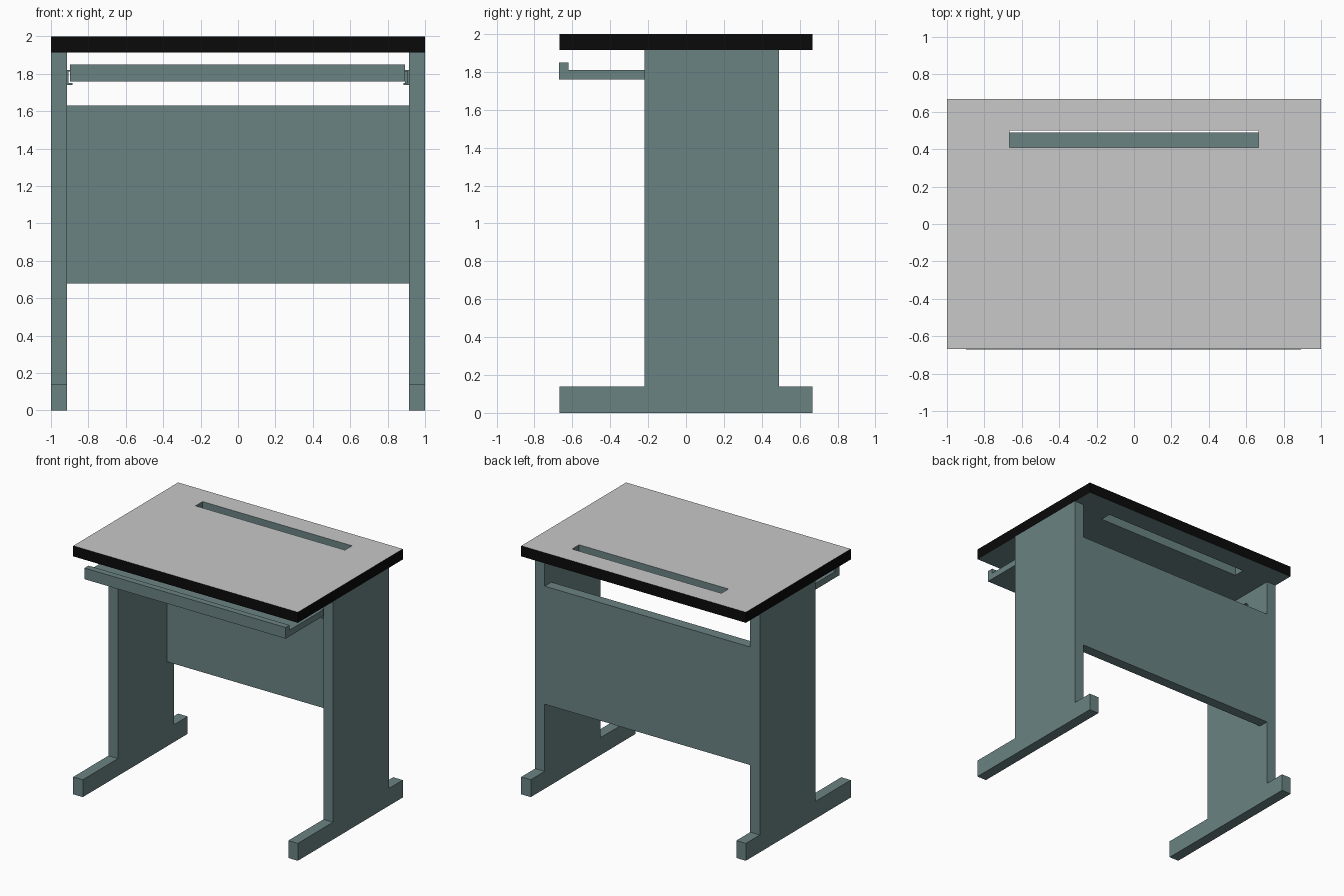
import bpy, bmesh
from mathutils import Vector

cube = bpy.data.objects.get("Cube")
if cube:
    bpy.data.objects.remove(cube, do_unlink=True)


def material(name, rgb):
    m = bpy.data.materials.new(name)
    m.use_nodes = True
    m.diffuse_color = (*rgb, 1)
    m.node_tree.nodes["Principled BSDF"].inputs["Base Color"].default_value = (*rgb, 1)
    return m


teal = material("grey_teal", (0.145, 0.225, 0.225))
grey = material("light_grey", (0.578, 0.578, 0.578))
black = material("black_edge", (0.003, 0.003, 0.003))


def finish(bm, name, mats):
    bmesh.ops.recalc_face_normals(bm, faces=bm.faces)
    mesh = bpy.data.meshes.new(name)
    bm.to_mesh(mesh)
    bm.free()
    for m in mats:
        mesh.materials.append(m)
    obj = bpy.data.objects.new(name, mesh)
    bpy.context.collection.objects.link(obj)
    return obj


def prism(name, profile, axis, lo, hi):
    """Extrude a profile along x (points are y, z) or along y (points are x, z)."""
    bm = bmesh.new()
    place = (lambda p: (lo, p[0], p[1])) if axis == "x" else (lambda p: (p[0], lo, p[1]))
    face = bm.faces.new([bm.verts.new(place(p)) for p in profile])
    moved = bmesh.ops.extrude_face_region(bm, geom=[face])["geom"]
    step = Vector((hi - lo, 0, 0)) if axis == "x" else Vector((0, hi - lo, 0))
    bmesh.ops.translate(bm, vec=step, verts=[v for v in moved if isinstance(v, bmesh.types.BMVert)])
    return finish(bm, name, [teal])


def rect(a0, b0, a1, b1):
    return [(a0, b0), (a1, b0), (a1, b1), (a0, b1)]


# Table top: a ring of faces round the cable slot, pulled down to thickness
TOP, UNDER = 2.0, 1.915
xs, ys = (-1, -0.665, 0.665, 1), (-0.667, 0.41, 0.5, 0.667)
bm = bmesh.new()
grid = [[bm.verts.new((x, y, TOP)) for y in ys] for x in xs]
for i in range(3):
    for j in range(3):
        if (i, j) != (1, 1):
            bm.faces.new((grid[i][j], grid[i + 1][j], grid[i + 1][j + 1], grid[i][j + 1]))
lower = bmesh.ops.extrude_face_region(bm, geom=bm.faces[:], use_keep_orig=True)["geom"]
bmesh.ops.translate(bm, vec=(0, 0, UNDER - TOP),
                    verts=[v for v in lower if isinstance(v, bmesh.types.BMVert)])
bmesh.ops.recalc_face_normals(bm, faces=bm.faces)
for f in bm.faces:
    c = f.calc_center_median()
    if f.normal.z > 0.5:
        f.material_index = 1
    elif abs(f.normal.z) < 0.5 and (abs(c.x) > 0.99 or abs(c.y) > 0.66):
        f.material_index = 2
finish(bm, "table_top", [teal, grey, black])

# Side legs: wide upright on a long foot
leg = [(-0.667, 0), (0.667, 0), (0.667, 0.14), (0.49, 0.14), (0.49, UNDER),
       (-0.22, UNDER), (-0.22, 0.14), (-0.667, 0.14)]
prism("left_leg", leg, "x", 0.915, 1)
prism("right_leg", leg, "x", -1, -0.915)

# Back panel between the legs
prism("back_panel", rect(0.405, 0.68, 0.49, 1.63), "x", -0.915, 0.915)

# Sliding tray with a raised front lip
tray = [(-0.67, 1.76), (0.24, 1.76), (0.24, 1.81), (-0.62, 1.81), (-0.62, 1.85), (-0.67, 1.85)]
prism("keyboard_tray", tray, "x", -0.897, 0.893)

# Channel rails on the inner faces of the legs
for name, s in (("left_rail", 1), ("right_rail", -1)):
    channel = [(0.915, 1.74), (0.885, 1.74), (0.885, 1.75), (0.907, 1.75),
               (0.907, 1.812), (0.893, 1.812), (0.893, 1.82), (0.915, 1.82)]
    prism(name, [(s * x, z) for x, z in channel], "y", -0.2, 0.26)
prism("rail_end_stop", rect(0.894, 1.75, 0.907, 1.812), "y", 0.24, 0.26)
